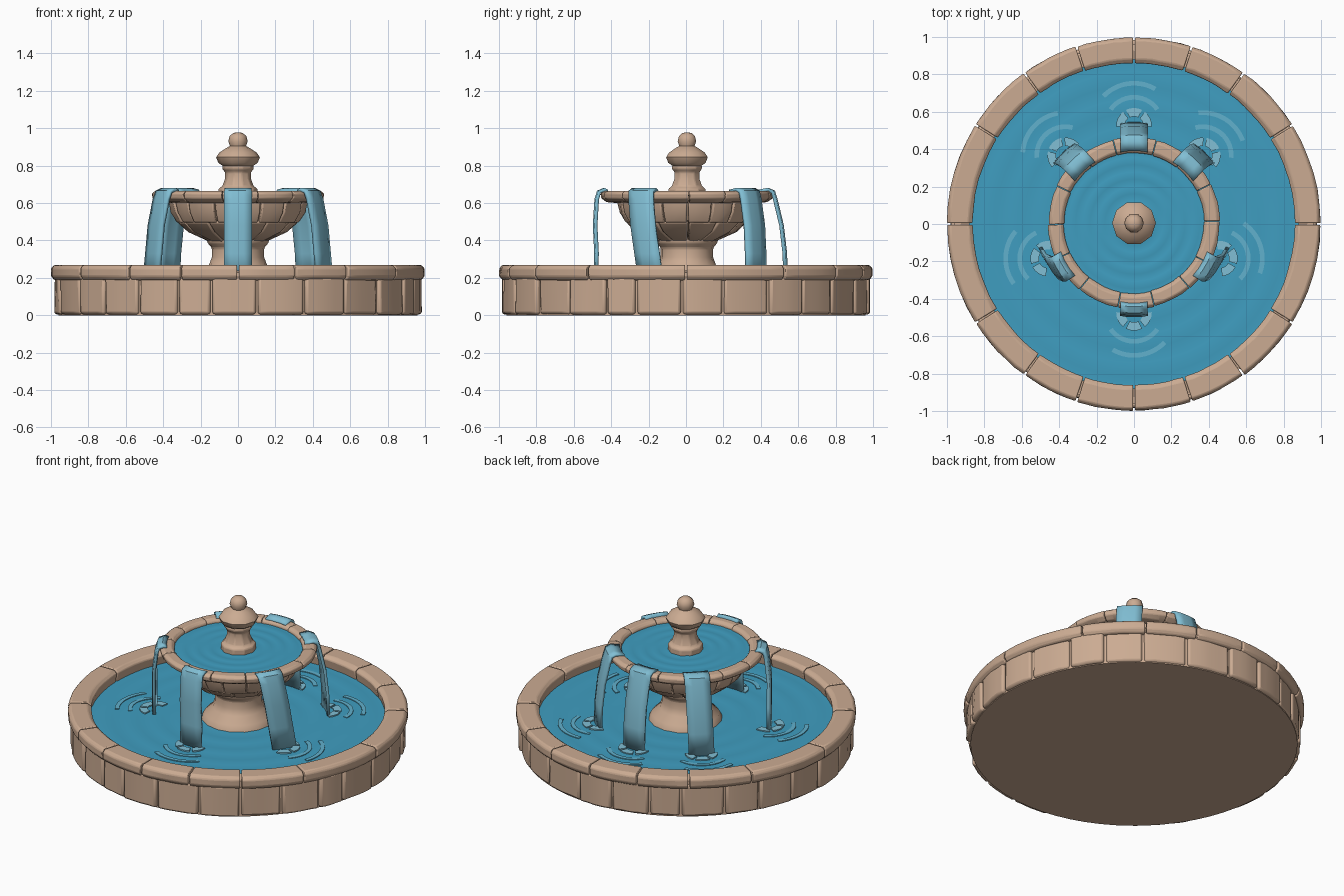
import bpy, bmesh, math, random
from mathutils import Vector

random.seed(4)
if "Cube" in bpy.data.objects:
    bpy.data.objects.remove(bpy.data.objects["Cube"])


def material(name, rgb):
    m = bpy.data.materials.new(name)
    m.use_nodes = True
    m.diffuse_color = (*rgb, 1)
    m.node_tree.nodes["Principled BSDF"].inputs["Base Color"].default_value = (*rgb, 1)
    return m


STONE = material("sandstone", (0.60, 0.41, 0.29))
WATER = material("pool_water", (0.05, 0.34, 0.53))
FALL = material("falling_water", (0.22, 0.52, 0.66))
RIPPLE = material("ripple_water", (0.12, 0.44, 0.61))


def polar(r, deg):
    a = math.radians(deg)
    return Vector((r * math.cos(a), r * math.sin(a), 0))


def finish(bm, name, mat, bevel=0, smooth=30):
    bmesh.ops.remove_doubles(bm, verts=bm.verts, dist=0.0001)
    bmesh.ops.recalc_face_normals(bm, faces=bm.faces)
    mesh = bpy.data.meshes.new(name)
    bm.to_mesh(mesh)
    bm.free()
    ob = bpy.data.objects.new(name, mesh)
    bpy.context.collection.objects.link(ob)
    mesh.materials.append(mat)
    if bevel:
        mod = ob.modifiers.new("worn_edges", "BEVEL")
        mod.width, mod.segments = bevel, 2
        mod.limit_method = "ANGLE"
    bpy.ops.object.select_all(action="DESELECT")
    ob.select_set(True)
    bpy.context.view_layer.objects.active = ob
    bpy.ops.object.shade_smooth_by_angle(angle=math.radians(smooth))
    return ob


def sector(bm, profile, a0, a1, steps=4, centre=(0, 0, 0), rough=0):
    """Sweep a closed (radius, height) outline from angle a0 to a1 and cap both ends."""
    rings = []
    for i in range(steps + 1):
        a = a0 + (a1 - a0) * i / steps
        rings.append([bm.verts.new(Vector(centre) + Vector((0, 0, z))
                                   + polar(r + random.uniform(-rough, rough), a))
                      for r, z in profile])
    n = len(profile)
    for p, q in zip(rings, rings[1:]):
        for j in range(n):
            bm.faces.new((p[j], p[(j + 1) % n], q[(j + 1) % n], q[j]))
    bm.faces.new(rings[0])
    bm.faces.new(rings[-1])


def lathe(name, profile, segs, mat, centre=(0, 0, 0), bevel=0, smooth=30):
    bm = bmesh.new()
    rings = [[bm.verts.new(Vector(centre) + Vector((0, 0, z)) + polar(r, 360 * i / segs))
              for i in range(segs)] for r, z in profile]
    for p, q in zip(rings, rings[1:]):
        for i in range(segs):
            k = (i + 1) % segs
            bm.faces.new((p[i], p[k], q[k], q[i]))
    return finish(bm, name, mat, bevel, smooth)


def box(r0, r1, z0, z1):
    return [(r0, z0), (r1, z0), (r1, z1), (r0, z1)]


def masonry(name, cuts, outline, gap, wobble, bevel, rough, steps=4, centre=(0, 0, 0)):
    """Ring of separate blocks between the given angles."""
    bm = bmesh.new()
    for a0, a1 in zip(cuts, cuts[1:]):
        d = random.uniform(-wobble, 0)
        sector(bm, [(r + d, z) for r, z in outline], a0 + gap, a1 - gap, steps, centre, rough)
    return finish(bm, name, STONE, bevel)


def even_cuts(n, jitter):
    cuts = [360 * i / n + random.uniform(-jitter, jitter) for i in range(n)]
    return cuts + [cuts[0] + 360]


# Lower basin: solid core, wall blocks and coping stones
lathe("basin_core", [(0, 0), (0.96, 0), (0.96, 0.23), (0.88, 0.24), (0.88, 0.12), (0, 0.12)],
      64, STONE)
masonry("basin_wall_blocks", even_cuts(26, 2.5), box(0.9, 0.985, 0.005, 0.205),
        0.35, 0.016, 0.014, 0.004)
quarter = (0, 32, 54, 72, 90, 108, 126, 148)
rim_cuts = list(quarter) + [a + 180 for a in quarter] + [360]
masonry("basin_rim_stones", rim_cuts,
        [(0.875, 0.17), (0.985, 0.19), (1.0, 0.21), (1.0, 0.25), (0.985, 0.268),
         (0.885, 0.268), (0.862, 0.25)], 0.3, 0.004, 0.006, 0.002, 6)

# Pools with faint concentric waves
def pool(name, radius, z, waves, height, centre=(0, 0, 0)):
    n = waves * 4
    prof = [(radius * i / n, z + height * math.sin(math.pi * i / 2)) for i in range(n + 1)]
    lathe(name, prof, 48, WATER, centre, smooth=60)

pool("basin_water", 0.89, 0.195, 6, 0.002)

# Pedestal and upper bowl
MID = (0, 0.005, 0)
lathe("pedestal", [(0, 0.12), (0.23, 0.13), (0.22, 0.19), (0.2, 0.23), (0.155, 0.27),
                   (0.14, 0.31), (0.14, 0.36), (0.165, 0.39), (0.165, 0.42), (0, 0.44)],
      16, STONE, MID, 0.008)
lathe("bowl_core", [(0, 0.41), (0.15, 0.41), (0.25, 0.455), (0.32, 0.51), (0.355, 0.61),
                    (0.3, 0.61), (0, 0.6)], 32, STONE, MID)
masonry("bowl_lower_blocks", even_cuts(12, 3),
        [(0.1, 0.395), (0.16, 0.395), (0.27, 0.445), (0.325, 0.495), (0.3, 0.52), (0.2, 0.46)],
        0.6, 0.008, 0.008, 0.004, 3, MID)
masonry("bowl_upper_blocks", even_cuts(16, 3),
        [(0.3, 0.495), (0.33, 0.495), (0.362, 0.55), (0.375, 0.615), (0.33, 0.615)],
        0.6, 0.008, 0.008, 0.004, 3, MID)
masonry("bowl_rim_stones", even_cuts(14, 3),
        [(0.375, 0.6), (0.43, 0.605), (0.458, 0.625), (0.462, 0.65), (0.445, 0.665),
         (0.395, 0.665), (0.378, 0.65)], 0.2, 0.005, 0.005, 0.002, 4, MID)
pool("bowl_water", 0.39, 0.64, 5, 0.002, MID)

# Finial in the middle of the bowl
lathe("finial_base", [(0, 0.6), (0.105, 0.61), (0.105, 0.675), (0.085, 0.69), (0.07, 0.73),
                      (0.07, 0.765), (0.085, 0.785), (0.085, 0.8), (0, 0.81)],
      10, STONE, MID, 0.006)
lathe("finial_bulb", [(0, 0.785), (0.06, 0.785), (0.105, 0.815), (0.117, 0.845),
                      (0.1, 0.87), (0.065, 0.893), (0.043, 0.905), (0.052, 0.93),
                      (0.045, 0.958), (0.025, 0.975), (0, 0.978)],
      10, STONE, MID, smooth=45)


# Falling sheets of water: curved ribbons from the bowl rim to the pool
def waterfall(name, top_angle, foot_angle, foot_r, start_r, width):
    path = [(start_r, 0.662), (0.435, 0.672), (0.462, 0.66), (0.474, 0.62),
            ((0.474 + foot_r) / 2 + 0.008, 0.48), (foot_r, 0.33), (foot_r + 0.004, 0.19)]
    bm = bmesh.new()
    rows = []
    for r, z in path:
        t = max(0, (0.66 - z) / 0.47)
        a = top_angle + (foot_angle - top_angle) * t
        out, side = polar(1, a), polar(1, top_angle + 90)
        rows.append([bm.verts.new(out * (r + 0.008 * (1 - s * s)) + side * (s * width / 2)
                                  + Vector((0, 0, z))) for s in (-1, -0.4, 0.4, 1)])
    for p, q in zip(rows, rows[1:]):
        for j in range(3):
            bm.faces.new((p[j], p[j + 1], q[j + 1], q[j]))
    ob = finish(bm, name, FALL, smooth=40)
    mod = ob.modifiers.new("thickness", "SOLIDIFY")
    mod.thickness, mod.offset = 0.018, 0


# Splash and ripple plates around each foot
def ripples(name, foot, facing):
    bm = bmesh.new()
    for r0, r1, spread, turn in ((0.14, 0.165, 55, 0), (0.215, 0.24, 38, 8)):
        sector(bm, box(r0, r1, 0.195, 0.2), facing + turn - spread, facing + turn + spread,
               14, foot)
    finish(bm, name + "_ripples", RIPPLE)
    bm = bmesh.new()
    for turn in (-65, 0, 65):
        sector(bm, box(0.05, 0.095, 0.195, 0.203), facing + turn - 27, facing + turn + 27,
               6, foot)
    finish(bm, name + "_splash", FALL)


# name, top angle, foot angle, foot radius, start radius, width, ripple facing
FALLS = [("front", -90, -90, 0.475, 0.42, 0.145, -90),
         ("back", 90, 90, 0.525, 0.385, 0.145, 90)]
for side, flip in (("left", False), ("right", True)):
    for name, top, foot, fr, sr, face in (("front", -31, -22, 0.495, 0.415, 10),
                                          ("back", 47, 45, 0.52, 0.385, 50)):
        angles = [180 - a if flip else a for a in (top, foot, face)]
        FALLS.append((name + "_" + side, angles[0], angles[1], fr, sr, 0.15, angles[2]))
for name, top, foot, fr, sr, width, face in FALLS:
    waterfall(name + "_waterfall", top, foot, fr, sr, width)
    ripples(name, polar(fr, foot), face)
